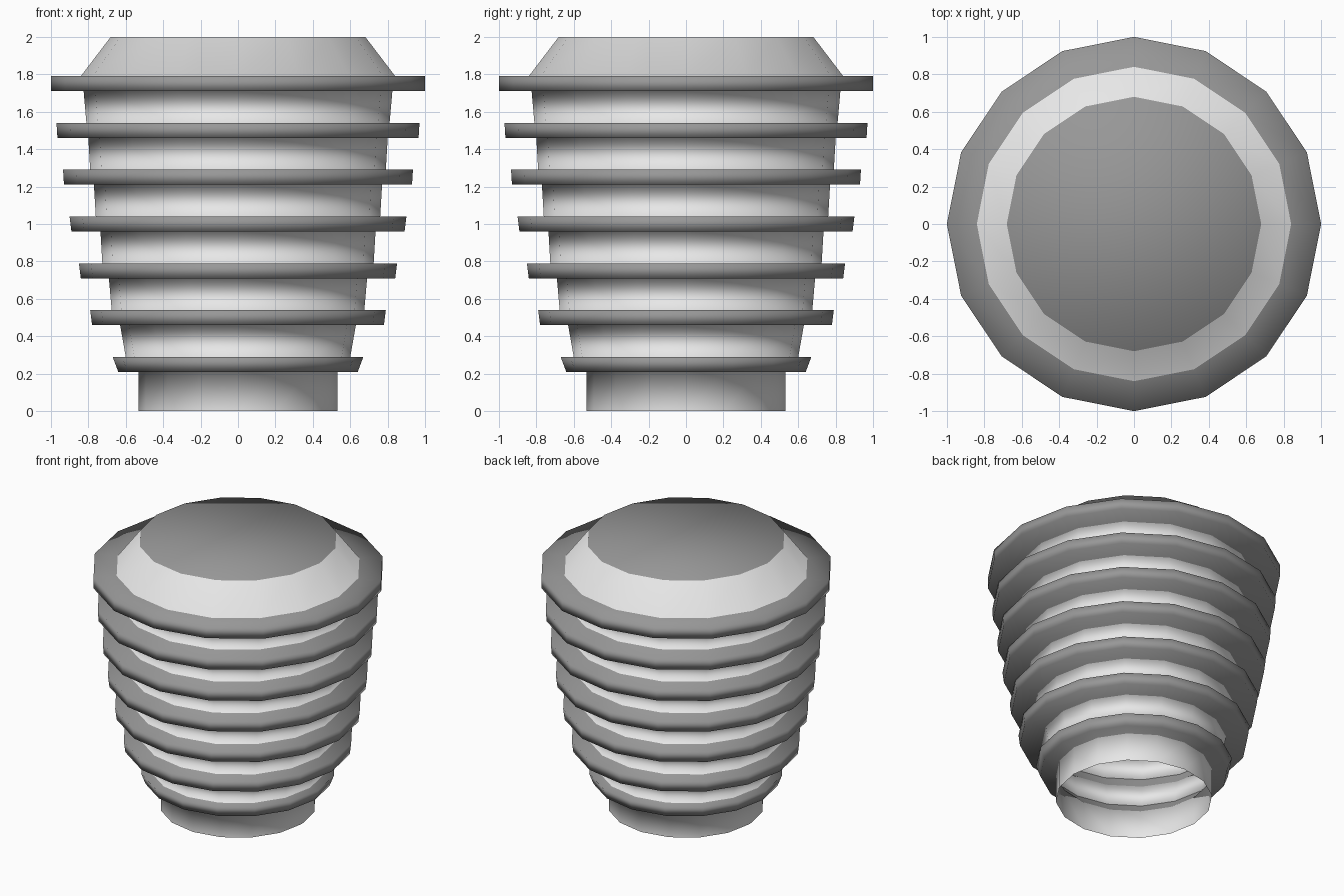
import bpy, bmesh, math

SIDES = 16

old = bpy.data.objects.get("Cube")
if old:
    bpy.data.objects.remove(old, do_unlink=True)


def make_material(name, value):
    mat = bpy.data.materials.new(name)
    mat.use_nodes = True
    color = (value, value, value, 1)
    mat.diffuse_color = color
    mat.node_tree.nodes["Principled BSDF"].inputs["Base Color"].default_value = color
    return mat


light = make_material("light grey", 0.8)
dark = make_material("dark grey", 0.31)


def revolve(name, profile, bands, lid=False):
    """Spin (radius, height) points about z; bands gives a material per segment."""
    bm = bmesh.new()
    loops = []
    for r, z in profile:
        loops.append([bm.verts.new((r * math.cos(a), r * math.sin(a), z))
                      for a in (math.tau * k / SIDES for k in range(SIDES))])
    for lower, upper, index in zip(loops, loops[1:], bands):
        for k in range(SIDES):
            n = (k + 1) % SIDES
            face = bm.faces.new((lower[k], lower[n], upper[n], upper[k]))
            face.material_index = index
    if lid:
        bm.faces.new(loops[-1]).material_index = 1
    for face in bm.faces:
        face.smooth = True
    mesh = bpy.data.meshes.new(name)
    bm.to_mesh(mesh)
    bm.free()
    mesh.materials.append(light)
    mesh.materials.append(dark)
    bpy.context.collection.objects.link(bpy.data.objects.new(name, mesh))


# Each tier: ring lower radius, ring upper radius, wall foot radius, wall head radius
tiers = [
    (0.64, 0.67, 0.60, 0.63),
    (0.78, 0.79, 0.675, 0.69),
    (0.84, 0.85, 0.725, 0.735),
    (0.89, 0.90, 0.76, 0.77),
    (0.93, 0.935, 0.79, 0.80),
    (0.965, 0.97, 0.81, 0.825),
    (1.0, 1.0, 0.84, 0.68),
]
first, step, thick = 0.21, 0.25, 0.08

# Ribbed shell: open base collar, ringed tiers, tapered collar closed by a dark lid
profile = [(0.533, 0.0), (0.533, first)]
bands = [0]
for i, (low, high, foot, head) in enumerate(tiers):
    z = first + i * step
    z_next = z + step if i < len(tiers) - 1 else 2.0
    # Inner wall of the ring, seen through the open base
    revolve("ring_inner_wall", [(profile[-1][0], z), (foot, z + thick)], [1])
    profile += [(low, z), (high, z + thick), (foot, z + thick), (head, z_next)]
    bands += [1, 1, 1, 0]
revolve("ribbed_shell", profile, bands, lid=True)
